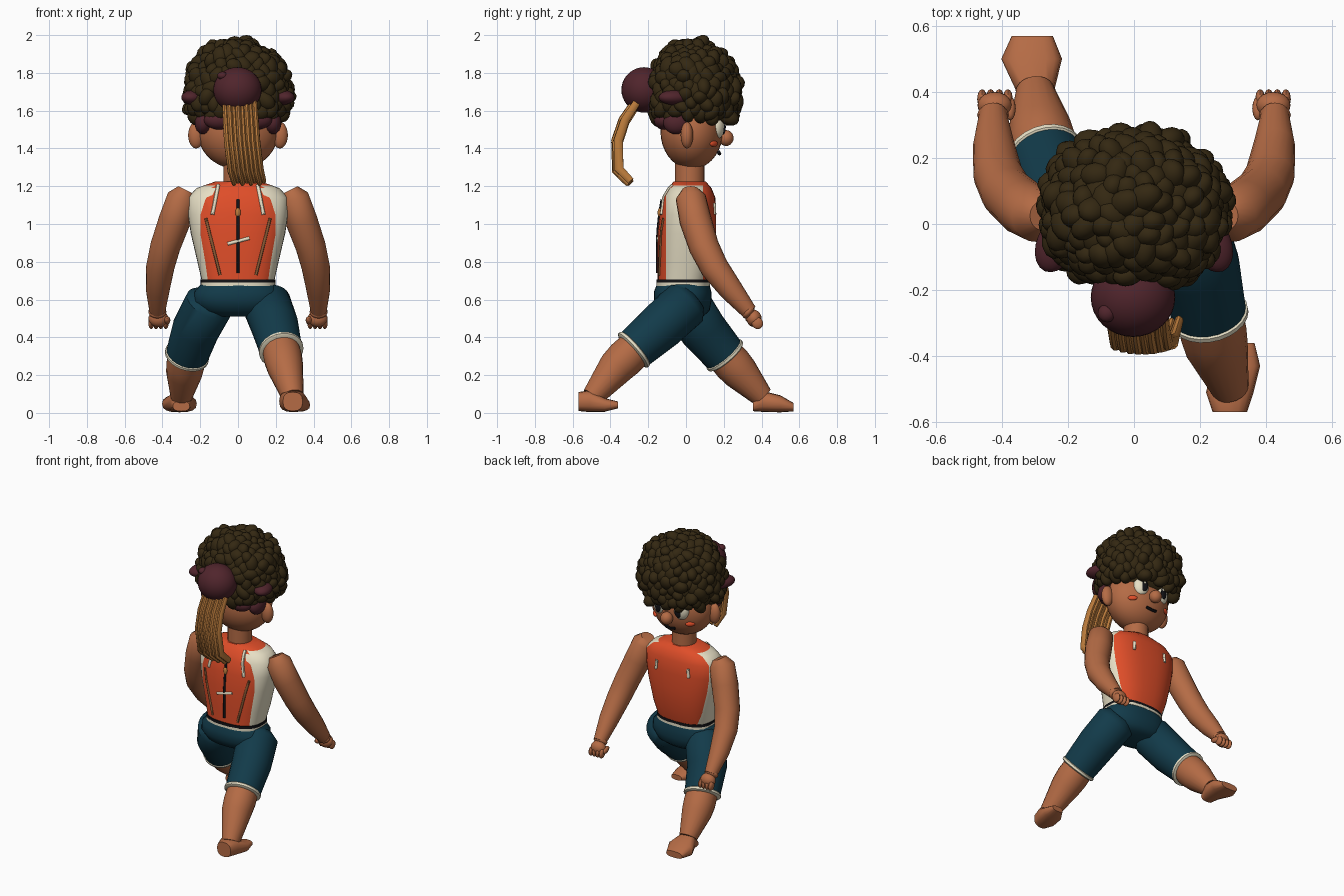
import bpy, bmesh, math, random
from mathutils import Vector, Matrix, Euler

if "Cube" in bpy.data.objects:
    bpy.data.objects.remove(bpy.data.objects["Cube"])

random.seed(4)
COLORS = {
    "skin": (0.46, 0.148, 0.06), "orange_red": (0.74, 0.075, 0.022), "cream": (0.80, 0.74, 0.56),
    "navy": (0.006, 0.043, 0.068), "dark_brown": (0.034, 0.021, 0.006), "plum": (0.08, 0.018, 0.025),
    "golden": (0.50, 0.20, 0.045), "black": (0.006, 0.006, 0.008), "brown": (0.25, 0.10, 0.035)}
MATS = {}
for key, c in COLORS.items():
    MATS[key] = bpy.data.materials.new(key)
    MATS[key].diffuse_color = (*c, 1)


def finish(name, bm, *mats, smooth=True):
    bmesh.ops.recalc_face_normals(bm, faces=bm.faces)
    me = bpy.data.meshes.new(name)
    bm.to_mesh(me)
    bm.free()
    for m in mats:
        me.materials.append(MATS[m])
    ob = bpy.data.objects.new(name, me)
    bpy.context.collection.objects.link(ob)
    if smooth:
        bpy.ops.object.select_all(action='DESELECT')
        bpy.context.view_layer.objects.active = ob
        ob.select_set(True)
        bpy.ops.object.shade_smooth_by_angle(angle=math.radians(45))
    return ob


def loft(bm, rings, n=24, power=2.0):
    """Skin capped superellipse rings given as (centre, u axis, v axis)."""
    loops = []
    for c, u, v in rings:
        loop = []
        for i in range(n):
            a = 2 * math.pi * i / n
            ca, sa = math.cos(a), math.sin(a)
            p = Vector(c) + Vector(u) * math.copysign(abs(ca) ** (2 / power), ca) \
                + Vector(v) * math.copysign(abs(sa) ** (2 / power), sa)
            loop.append(bm.verts.new(p))
        loops.append(loop)
    for a, b in zip(loops, loops[1:]):
        for i in range(n):
            bm.faces.new((a[i], a[(i + 1) % n], b[(i + 1) % n], b[i]))
    bm.faces.new(loops[0])
    bm.faces.new(loops[-1][::-1])


def tube(bm, pts, radii, n=16, flat=1.0):
    """Round tube along a path; flat scales its depth."""
    pts = [Vector(p) for p in pts]
    rings = []
    for i, p in enumerate(pts):
        d = (pts[min(i + 1, len(pts) - 1)] - pts[max(i - 1, 0)]).normalized()
        ref = Vector((1, 0, 0)) if abs(d.x) < 0.9 else Vector((0, 0, 1))
        v = d.cross(ref).normalized()
        u = v.cross(d)
        r = radii[i] if isinstance(radii, (list, tuple)) else radii
        rings.append((p, u * r, v * r * flat))
    loft(bm, rings, n)


def ball(bm, c, r, rot=(0, 0, 0), seg=20):
    m = Matrix.Translation(c) @ Euler(rot).to_matrix().to_4x4() @ Matrix.Diagonal((*r, 1))
    bmesh.ops.create_uvsphere(bm, u_segments=seg, v_segments=max(6, seg // 2 + 2), radius=1, matrix=m)


def make_tube(name, mat, pts, radii, n=16, flat=1.0):
    bm = bmesh.new()
    tube(bm, pts, radii, n, flat)
    return finish(name, bm, mat)


def make_ball(name, mat, c, r, rot=(0, 0, 0), seg=24):
    bm = bmesh.new()
    ball(bm, c, r, rot, seg)
    return finish(name, bm, mat)


def flat_rings(rows):
    return [((0, y, z), (rx, 0, 0), (0, ry, 0)) for z, y, rx, ry in rows]


# Sleeveless top: z, y centre, half width, half depth
TOP = [(.69, -.015, .19, .135), (.80, 0, .215, .15), (.95, .005, .25, .155), (1.05, .01, .265, .15),
       (1.14, .015, .265, .14), (1.19, .02, .22, .115), (1.225, .02, .12, .085)]
bm = bmesh.new()
loft(bm, flat_rings(TOP), 40, 2.5)
for axis, value in (("y", -.105), ("y", .09), ("z", 1.205)):
    co = Vector((0, value, 0)) if axis == "y" else Vector((0, 0, value))
    no = Vector((0, 1, 0)) if axis == "y" else Vector((0, 0, 1))
    bmesh.ops.bisect_plane(bm, geom=bm.verts[:] + bm.edges[:] + bm.faces[:], plane_co=co, plane_no=no)
for f in bm.faces:
    c = f.calc_center_median()
    f.material_index = int(-.105 < c.y < .09 and abs(c.x) > .13 and c.z < 1.205)
finish("sleeveless_top", bm, "orange_red", "cream")


def on_top(x, z, side):
    """Point on the surface of the top, side -1 is the zip side."""
    for a, b in zip(TOP, TOP[1:]):
        if z <= b[0]:
            break
    t = (z - a[0]) / (b[0] - a[0])
    y, rx, ry = (a[k] + (b[k] - a[k]) * t for k in (1, 2, 3))
    return Vector((x, y + side * ry * max(0, 1 - abs(x / rx) ** 2.5) ** .4, z))


def trim(name, mat, ends, side, r, steps=8):
    (x0, z0), (x1, z1) = ends
    pts = [on_top(x0 + (x1 - x0) * i / steps, z0 + (z1 - z0) * i / steps, side) for i in range(steps + 1)]
    make_tube(name, mat, pts, r, 8)


# Zip, pull, seams and strings
trim("zip", "black", ((0, .74), (0, 1.13)), -1, .008)
make_ball("zip_pull", "golden", on_top(0, 1.06, -1), (.014, .012, .026))
trim("zip_cord", "cream", ((-.055, .895), (.06, .925)), -1, .009)
for s in (-1, 1):
    trim("pocket_seam", "brown", ((s * .17, 1.03), (s * .095, .73)), -1, .008)
    trim("shoulder_string", "cream", ((s * .105, 1.205), (s * .135, 1.05)), -1, .010)
    trim("chest_string", "cream", ((s * .12, 1.11), (s * .125, 1.05)), 1, .010)

# Waist bands and shorts
for name, mat, z, w in (("belt", "black", .698, .004), ("waistband", "cream", .682, .004)):
    bm = bmesh.new()
    loft(bm, flat_rings([(z - .009, -.015, .194 + w, .138 + w), (z + .009, -.015, .194 + w, .138 + w)]), 40, 2.5)
    finish(name, bm, mat)
bm = bmesh.new()
loft(bm, flat_rings([(.685, -.015, .194, .138), (.64, -.018, .232, .152), (.59, -.018, .238, .152),
                     (.54, -.01, .20, .135), (.51, 0, .13, .09)]), 32, 2.3)
finish("shorts_seat", bm, "navy")

# Legs: hip, thigh, hem, calf and ankle points
LEGS = {"back": [(.15, .0, .58), (.195, -.13, .46), (.228, -.275, .335), (.25, -.37, .24), (.29, -.495, .085)],
        "front": [(-.15, .0, .58), (-.225, .09, .44), (-.27, .205, .305), (-.285, .29, .21), (-.30, .405, .085)]}
for name, p in LEGS.items():
    hip, mid, hem, calf, ankle = (Vector(q) for q in p)
    d = (hem - mid).normalized()
    make_tube(name + "_shorts_leg", "navy", [hip - d * .05, hip, mid, hem], [.085, .13, .126, .113], 24)
    make_tube(name + "_hem", "cream", [hem - d * .012, hem - d * .006, hem + d * .008, hem + d * .015],
              [.112, .119, .119, .108], 24)
    make_tube(name + "_lower_leg", "skin", [hem - d * .02, hem + (calf - hem) * .5, calf, ankle],
              [.098, .102, .096, .058], 20)

# Feet: y, x, z centre, half width, half height
FEET = {"back": [(-.57, .29, .06, .052, .05), (-.51, .29, .062, .072, .058), (-.43, .31, .042, .072, .036),
                 (-.36, .325, .042, .04, .018)],
        "front": [(.355, -.30, .035, .045, .026), (.41, -.30, .06, .06, .055), (.50, -.31, .048, .092, .045),
                  (.57, -.308, .03, .062, .022)]}
for name, rows in FEET.items():
    bm = bmesh.new()
    loft(bm, [((x, y, z), (w, 0, 0), (0, 0, h)) for y, x, z, w, h in rows], 16, 2.6)
    finish(name + "_foot", bm, "skin")

# Arms and fists
for s in (-1, 1):
    make_tube("arm", "skin", [(s * .275, .025, 1.18), (s * .295, .025, 1.14), (s * .335, .05, 1.02),
                              (s * .385, .095, .88), (s * .412, .15, .77), (s * .425, .24, .65),
                              (s * .427, .335, .535)], [.045, .08, .085, .08, .075, .063, .042], 20)
    bm = bmesh.new()
    ball(bm, (s * .427, .33, .535), (.048, .04, .025), (.9, 0, 0))
    ball(bm, (s * .422, .36, .50), (.052, .04, .045))
    for i in range(4):
        ball(bm, (s * (.382 + i * .026), .378, .475), (.015, .030, .032), (.5, 0, 0), 12)
    ball(bm, (s * .375, .35, .49), (.017, .038, .02), (-.3, 0, 0), 12)
    finish("fist", bm, "skin")

# Neck, head, ears and nose
make_tube("neck", "skin", [(0, .02, 1.2), (0, .02, 1.34)], .078, 20)
make_ball("head", "skin", (0, .03, 1.49), (.215, .165, .20), seg=32)
make_ball("nose", "skin", (0, .212, 1.455), (.04, .04, .042))
for s in (-1, 1):
    make_ball("ear", "skin", (s * .222, .005, 1.47), (.042, .033, .07))
    make_ball("eye", "cream", (s * .085, .168, 1.515), (.05, .035, .062), (0, 0, -s * .35))
    make_ball("pupil", "black", (s * .079, .197, 1.513), (.025, .012, .04), (0, 0, -s * .3))
    make_ball("eye_glint", "cream", (s * .076 + .008, .208, 1.53), (.008, .005, .011), seg=12)
    make_ball("cheek", "orange_red", (s * .135, .147, 1.425), (.03, .012, .016), (0, 0, -s * .7))
make_tube("mouth", "black", [(-.035, .172, 1.378), (0, .178, 1.372), (.04, .172, 1.382)], .009, 8)

# Head scarf with its large ball, knot and side folds
BUN = Vector((-.003, -.222, 1.71))
bm = bmesh.new()
ball(bm, BUN, (.128, .12, .12), seg=32)
ball(bm, (-.082, -.27, 1.785), (.028, .028, .022), seg=12)
for s in (-1, 1):
    ball(bm, (s * .185, -.05, 1.535), (.045, .07, .06))
    ball(bm, (s * .10, -.12, 1.55), (.08, .05, .05))
    ball(bm, (s * .235, -.06, 1.67), (.06, .09, .04), (0, 0, s * .4))
finish("head_scarf", bm, "plum")

# Curly hair: dome covered in curls
bm = bmesh.new()
ball(bm, (0, .04, 1.70), (.24, .215, .25), seg=24)
centre, N = Vector((0, .04, 1.69)), 230
for i in range(N):
    h = 1 - 1.5 * (i + .5) / N
    a = i * math.pi * (3 - math.sqrt(5))
    w = math.sqrt(1 - h * h)
    k = random.uniform(.93, 1.03)
    p = centre + Vector((w * math.cos(a) * .26, w * math.sin(a) * .225, h * .262)) * k
    if p.z < 1.565 or (p - BUN).length < .135:
        continue
    r = random.uniform(.036, .05)
    ball(bm, p, (r * 1.25, r, r * .85), [random.uniform(0, 3.1) for _ in range(3)], 12)
for v in bm.verts:
    v.co.z = min(v.co.z, 2.0)
finish("curly_hair", bm, "dark_brown")

# Hanging tail made of strands
bm = bmesh.new()
PATH = [(.01, -.275, 1.63), (.015, -.335, 1.54), (.022, -.372, 1.43), (.04, -.368, 1.28), (.058, -.305, 1.215)]
for i in range(8):
    o = (i - 3.5) * .0225
    tube(bm, [(x + o, y + .0022 * (i - 3.5) ** 2 * .5, z + (.012 if i % 2 else 0)) for x, y, z in PATH],
         [.014, .016, .017, .017, .013], 10, 1.5)
finish("hair_tail", bm, "golden")

for m in bpy.data.materials:
    if m.users and not m.is_grease_pencil:
        m.use_nodes = True
        m.node_tree.nodes["Principled BSDF"].inputs["Base Color"].default_value = m.diffuse_color
